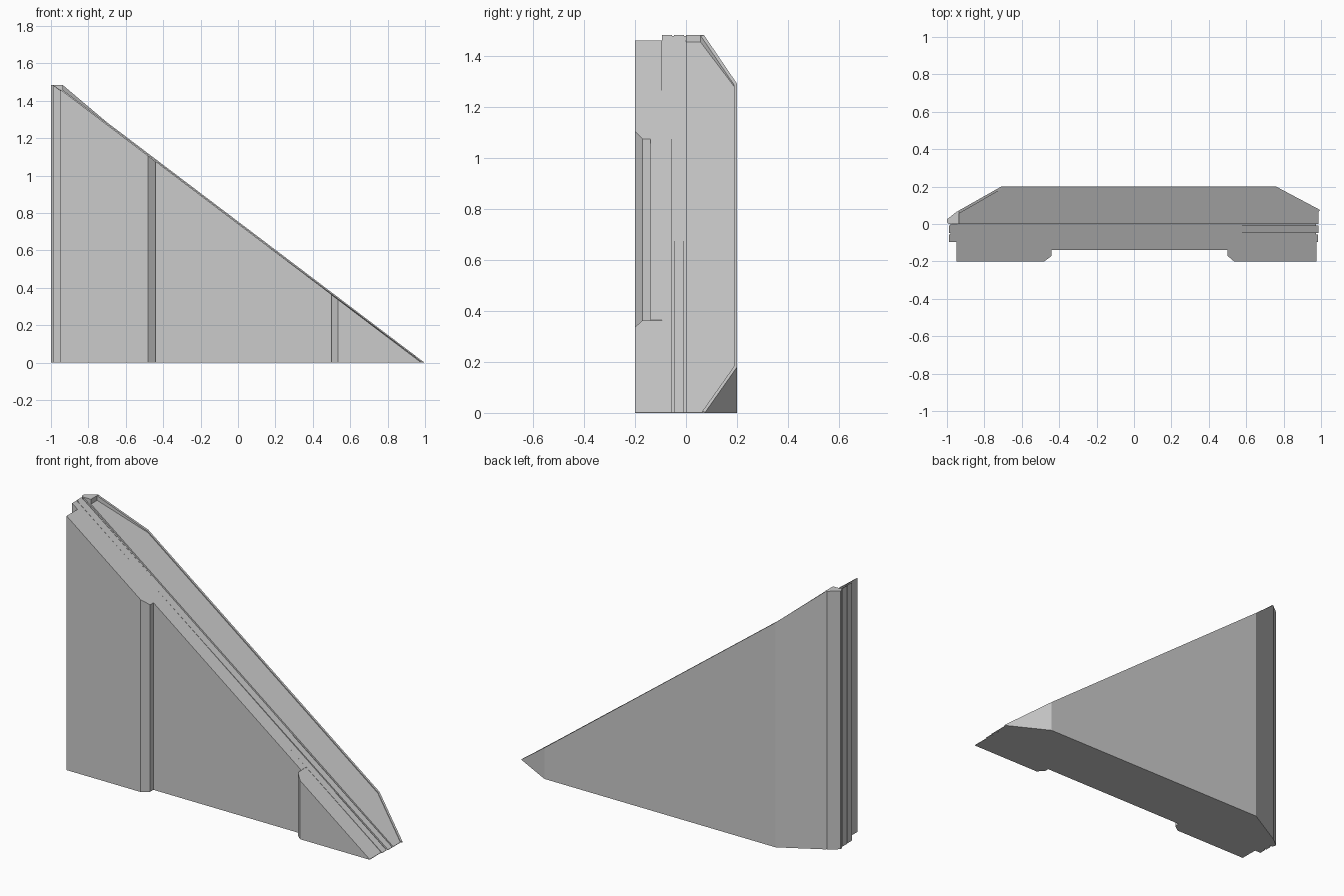
import bpy, bmesh

if "Cube" in bpy.data.objects:
    bpy.data.objects.remove(bpy.data.objects["Cube"])

SLOPE = 0.757
CAP = 1.484


def wedge(name, profile, c, flat=False):
    """Extrude a plan profile upward to the sloping roof line z = c - SLOPE * x.
    An optional third value on a point lifts its roof height."""
    bm = bmesh.new()
    low, high = [], []
    for p in profile:
        lift = p[2] if len(p) > 2 else 0
        z = CAP if flat else max(0.002, min(CAP, c - SLOPE * p[0] + lift))
        low.append(bm.verts.new((p[0], p[1], 0)))
        high.append(bm.verts.new((p[0], p[1], z)))
    bm.faces.new(low)
    bm.faces.new(high)
    n = len(profile)
    for i in range(n):
        j = (i + 1) % n
        bm.faces.new((low[i], low[j], high[j], high[i]))
    bmesh.ops.recalc_face_normals(bm, faces=bm.faces)
    me = bpy.data.meshes.new(name)
    bm.to_mesh(me)
    bm.free()
    ob = bpy.data.objects.new(name, me)
    bpy.context.collection.objects.link(ob)
    return ob


def band(name, x0, y0, y1, c):
    x1 = (c - 0.002) / SLOPE
    return wedge(name, [(x0, y0), (x1, y0), (x1, y1), (x0, y1)], c)


# Thick front end panels with chamfered inner corners
wedge("front_left_panel", [(-0.95, -0.2), (-0.48, -0.2), (-0.44, -0.17),
                           (-0.44, -0.095), (-0.95, -0.095)], 0.742)
wedge("front_right_panel", [(0.5, -0.095), (0.5, -0.17), (0.535, -0.2),
                            (0.977, -0.2), (0.977, -0.095)], 0.742)

# Recessed middle panel
wedge("front_middle_panel", [(-0.44, -0.14), (0.5, -0.14),
                             (0.5, -0.055), (-0.44, -0.055)], 0.743)

# Core bands separated by narrow seams
band("front_band", -0.988, -0.095, -0.055, 0.746)
band("front_seam", -0.98, -0.055, -0.047, 0.738)
band("centre_band", -0.99, -0.047, -0.008, 0.749)
band("back_seam", -0.98, -0.008, 0.0, 0.738)

# Corner post along the tall edge
wedge("corner_post", [(-0.99, 0.0), (-1.0, 0.01), (-1.0, 0.025),
                      (-0.945, 0.068), (-0.935, 0.068), (-0.935, 0.0)], 0, flat=True)

# Back slab and its raised rim
wedge("back_slab", [(-0.935, 0.0), (0.987, 0.0), (0.987, 0.065),
                    (0.757, 0.188), (-0.705, 0.188), (-0.935, 0.056)], 0.749)
wedge("back_rim_left", [(-0.935, 0.056, 0.02), (-0.705, 0.188),
                        (-0.71, 0.2), (-0.94, 0.07, 0.02)], 0.755)
wedge("back_rim_middle", [(-0.705, 0.188), (0.757, 0.188),
                          (0.76, 0.2), (-0.71, 0.2)], 0.755)
wedge("back_rim_right", [(0.757, 0.188), (0.987, 0.065),
                         (0.995, 0.075), (0.76, 0.2)], 0.755)
